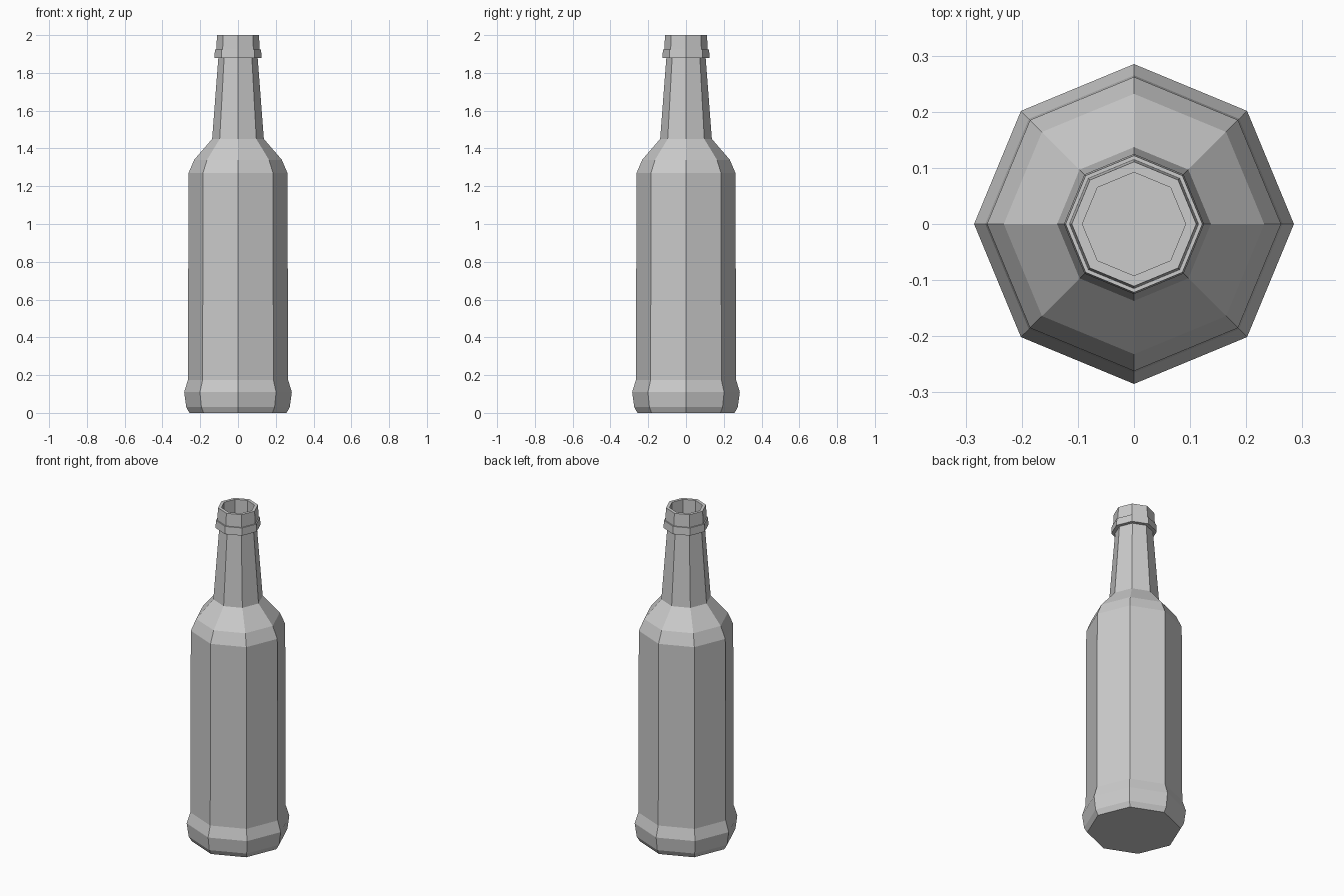
import bpy, bmesh, math

cube = bpy.data.objects.get("Cube")
if cube:
    bpy.data.objects.remove(cube, do_unlink=True)

SIDES = 8

grey = bpy.data.materials.new("grey_glass")
grey.use_nodes = True
colour = (0.6, 0.6, 0.6, 1)
grey.diffuse_color = colour
grey.node_tree.nodes["Principled BSDF"].inputs["Base Color"].default_value = colour


def lathe(name, profile):
    """Turn a (radius, height) profile into a faceted solid, capped at both ends."""
    bm = bmesh.new()
    rings = []
    for r, z in profile:
        angles = [2 * math.pi * i / SIDES for i in range(SIDES)]
        rings.append([bm.verts.new((r * math.cos(a), r * math.sin(a), z)) for a in angles])
    for low, high in zip(rings, rings[1:]):
        for i in range(SIDES):
            j = (i + 1) % SIDES
            bm.faces.new((low[i], low[j], high[j], high[i]))
    bm.faces.new(rings[0][::-1])
    bm.faces.new(rings[-1])
    bmesh.ops.recalc_face_normals(bm, faces=bm.faces)
    mesh = bpy.data.meshes.new(name)
    bm.to_mesh(mesh)
    bm.free()
    mesh.materials.append(grey)
    obj = bpy.data.objects.new(name, mesh)
    bpy.context.collection.objects.link(obj)


# Outer wall from the base up to the rim, then down the hollow neck
lathe("bottle", [
    (0.257, 0), (0.274, 0.03), (0.285, 0.11), (0.265, 0.175),  # foot
    (0.262, 1.27), (0.232, 1.34), (0.137, 1.45),               # body and shoulder
    (0.104, 1.88), (0.125, 1.88), (0.122, 1.925),              # neck and collar
    (0.115, 1.925), (0.111, 2.0),                              # mouth
    (0.092, 2.0), (0.092, 1.5),                                # inside
])
